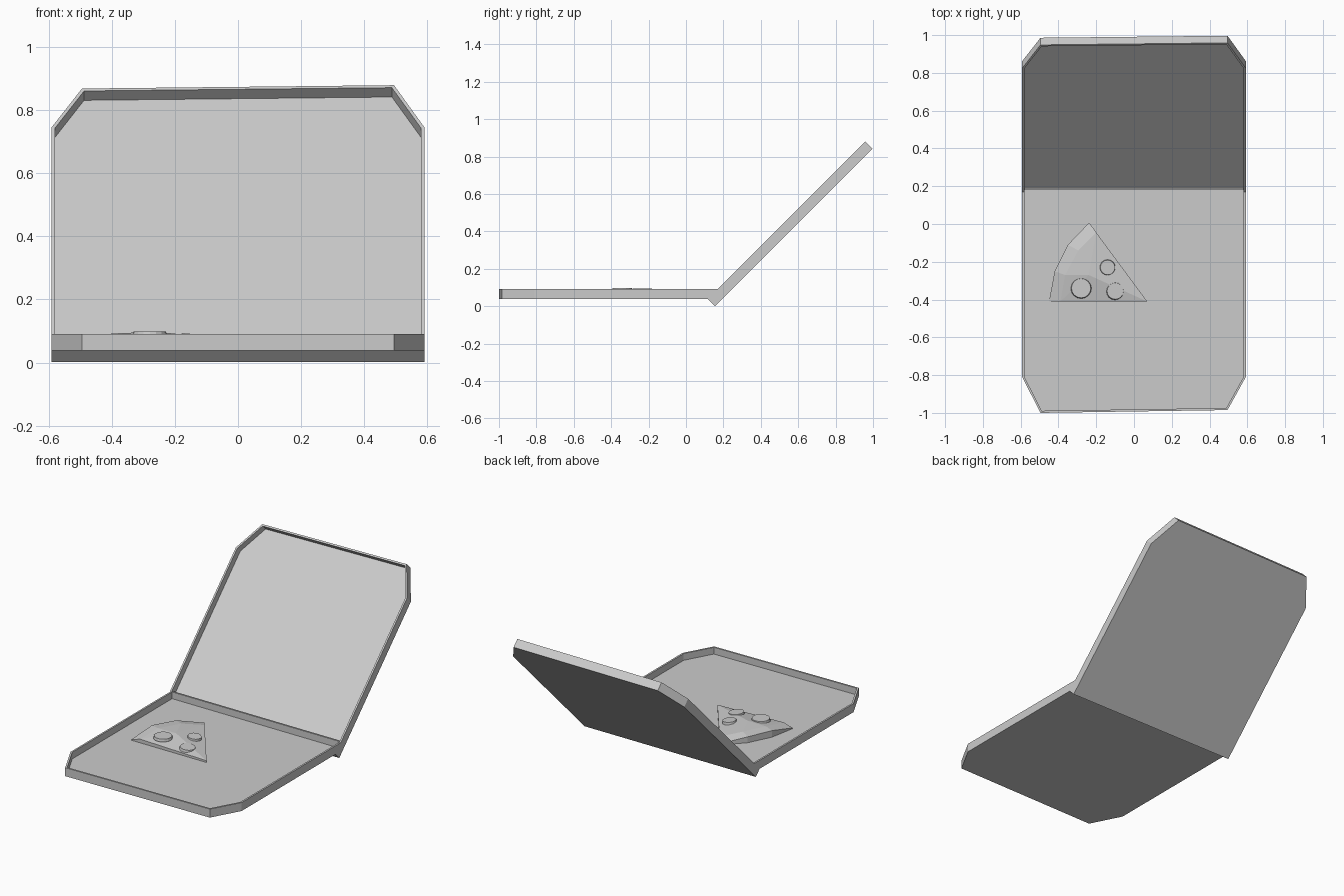
import bpy, bmesh, math
from mathutils import Matrix, Vector

if "Cube" in bpy.data.objects:
    bpy.data.objects.remove(bpy.data.objects["Cube"])


def finish(bm, name):
    bmesh.ops.recalc_face_normals(bm, faces=bm.faces)
    me = bpy.data.meshes.new(name)
    bm.to_mesh(me)
    bm.free()
    ob = bpy.data.objects.new(name, me)
    bpy.context.collection.objects.link(ob)
    return ob


# Shallow tray shape shared by both halves, hinge edge on local y = 0
OUTLINE = [(-0.592, 0), (0.592, 0), (0.592, 1.0), (0.495, 1.19), (-0.495, 1.175), (-0.592, 1.0)]


def tray(name, matrix, height=0.053, wall=0.011, floor=0.011):
    bm = bmesh.new()
    base = bm.faces.new([bm.verts.new((x, y, 0)) for x, y in OUTLINE])
    ext = bmesh.ops.extrude_face_region(bm, geom=[base], use_keep_orig=True)
    bmesh.ops.translate(bm, vec=(0, 0, height),
                        verts=[v for v in ext["geom"] if isinstance(v, bmesh.types.BMVert)])
    bmesh.ops.recalc_face_normals(bm, faces=bm.faces)
    top = max(bm.faces, key=lambda f: f.calc_center_median().z)
    bmesh.ops.inset_region(bm, faces=[top], thickness=wall, use_even_offset=True)
    cut = bmesh.ops.extrude_discrete_faces(bm, faces=[top])["faces"][0]
    bmesh.ops.translate(bm, vec=(0, 0, floor - height), verts=cut.verts)
    bm.transform(matrix)
    return finish(bm, name)


# Box halves: flat base and lid opened at 45 degrees
tray("box_base", Matrix.Translation((0, 0.19, 0.038)) @ Matrix.Rotation(math.pi, 4, 'Z'))
tray("box_lid", Matrix.Translation((0, 0.155, 0.001)) @ Matrix.Rotation(math.pi / 4, 4, 'X'))

FLOOR = 0.049
inner = [(-0.39, -0.41, 0.072), (-0.365, -0.27, 0.094), (-0.295, -0.14, 0.092), (-0.2, -0.045, 0.072)]
outer = [(-0.45, -0.41, 0.054), (-0.42, -0.25, 0.09), (-0.35, -0.11, 0.086), (-0.237, 0.008, 0.056)]
tip = (0.07, -0.41, 0.06)

# Slice topping: low dome fanned around a raised middle, with cut sides
bm = bmesh.new()
ring = [bm.verts.new(p) for p in inner + [tip]]
low = [bm.verts.new((v.co.x, v.co.y, FLOOR)) for v in ring]
mid = bm.verts.new((-0.24, -0.27, 0.096))
for i in range(len(ring)):
    j = (i + 1) % len(ring)
    bm.faces.new((ring[i], ring[j], mid))
    bm.faces.new((low[i], low[j], ring[j], ring[i]))
bm.faces.new(low)
finish(bm, "pizza_slice")

# Crust along the curved edge
bm = bmesh.new()
rows = []
for a, b in zip(inner, outer):
    pts = [a, b, (b[0], b[1], FLOOR), (a[0], a[1], FLOOR)]
    rows.append([bm.verts.new(p) for p in pts])
for r, s in zip(rows, rows[1:]):
    for k in range(4):
        bm.faces.new((r[k], r[k - 1], s[k - 1], s[k]))
bm.faces.new(rows[0])
bm.faces.new(rows[-1])
finish(bm, "crust")

# Round toppings, lying on the sloping slice
for n, (x, y, z, r, ty) in enumerate([(-0.28, -0.34, 0.09, 0.055, 0),
                                      (-0.1, -0.355, 0.074, 0.047, 0.1),
                                      (-0.14, -0.23, 0.082, 0.042, 0.1)]):
    bm = bmesh.new()
    m = Matrix.Translation((x, y, z)) @ Matrix.Rotation(ty, 4, 'Y')
    bmesh.ops.create_cone(bm, cap_ends=True, segments=16, radius1=r, radius2=r * 0.93,
                          depth=0.016, matrix=m)
    finish(bm, f"topping_{n + 1}")
